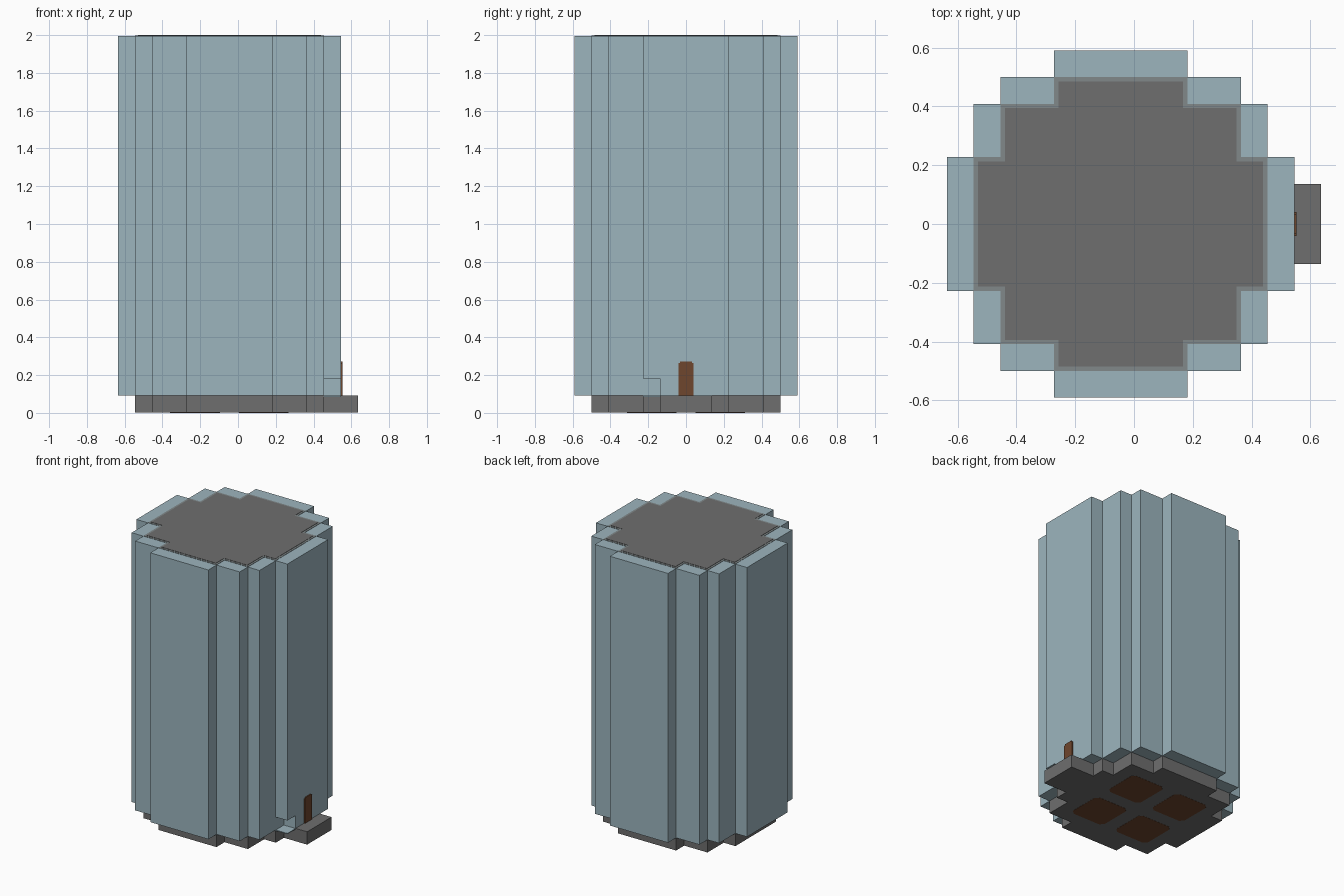
import bpy, bmesh

if "Cube" in bpy.data.objects:
    bpy.data.objects.remove(bpy.data.objects["Cube"], do_unlink=True)

U = 1 / 11          # one block
CX = -U / 2         # tower axis


def material(name, rgb):
    m = bpy.data.materials.new(name)
    m.use_nodes = True
    m.diffuse_color = (*rgb, 1)
    m.node_tree.nodes["Principled BSDF"].inputs["Base Color"].default_value = (*rgb, 1)
    return m


BLUE = material("pale blue", (0.335, 0.462, 0.515))
GREY = material("stone grey", (0.156, 0.156, 0.156))
RIM = material("rim grey", (0.22, 0.25, 0.255))
BROWN = material("wood brown", (0.156, 0.061, 0.026))


def prism(name, points, low, high, mat):
    """Extrude a flat outline from one height to another."""
    bm = bmesh.new()
    face = bm.faces.new([bm.verts.new((x, y, low)) for x, y in points])
    ext = bmesh.ops.extrude_face_region(bm, geom=[face])["geom"]
    for v in ext:
        if isinstance(v, bmesh.types.BMVert):
            v.co.z = high
    bmesh.ops.recalc_face_normals(bm, faces=bm.faces)
    mesh = bpy.data.meshes.new(name)
    bm.to_mesh(mesh)
    bm.free()
    mesh.materials.append(mat)
    ob = bpy.data.objects.new(name, mesh)
    bpy.context.collection.objects.link(ob)
    return ob


def rect(x0, x1, y0, y1):
    return [(x0, y0), (x1, y0), (x1, y1), (x0, y1)]


def stepped(corners, inset=0.0):
    """Round block outline: outer corners of one quadrant, mirrored four ways."""
    quad = []
    for i, (a, b) in enumerate(corners):
        if i:
            quad.append((a, corners[i - 1][1]))
        quad.append((a, b))
    quad = [(a * U - inset, b * U - inset) for a, b in quad]
    pts = quad + [(-x, y) for x, y in reversed(quad)]
    pts += [(-x, -y) for x, y in quad] + [(x, -y) for x, y in reversed(quad)]
    return [(x + CX, y) for x, y in pts]


OUTER = [(6.5, 2.5), (5.5, 4.5), (4.5, 5.5), (2.5, 6.5)]
INNER = [(5.5, 2.5), (4.5, 4.5), (2.5, 5.5)]

# Tower wall with one block missing beside the entrance
wall = prism("tower_wall", stepped(OUTER), U, 1.996, BLUE)
cutter = prism("corner_cutter", rect(5 * U, 7 * U, -3 * U, -1.5 * U), 0, 2 * U, BLUE)
cutter.hide_render = True
mod = wall.modifiers.new("missing_block", "BOOLEAN")
mod.operation = "DIFFERENCE"
mod.solver = "EXACT"
mod.object = cutter
bpy.context.view_layer.objects.active = wall
bpy.ops.object.modifier_apply(modifier=mod.name)
bpy.data.objects.remove(cutter, do_unlink=True)
prism("corner_slab", rect(5 * U, 6 * U, -2.5 * U, -1.5 * U), 0.085, U, BLUE)

# Roof plate inside the wall top
prism("roof_rim", stepped(INNER), 1.99, 1.998, RIM)
prism("roof", stepped(INNER, 0.015), 1.992, 2.0, GREY)

# Base and entrance step
prism("base", stepped(INNER), 0.001, U, GREY)
prism("entrance_step", rect(4.9 * U, 7 * U, -1.5 * U, 1.5 * U), 0.001, U + 0.001, GREY)

# Door plate with clipped upper corners
w, c, x = 0.04, 0.008, 6 * U
prism("door", rect(x - 0.001, x + 0.007, -w, w), U, 3 * U - c, BROWN)
prism("door_top", rect(x - 0.001, x + 0.007, c - w, w - c), 3 * U - c, 3 * U, BROWN)

# Four pads under the base
h, k = 1.45 * U, 0.025
for i, (sx, sy) in enumerate([(1, 1), (-1, 1), (-1, -1), (1, -1)]):
    px, py = CX + sx * 2 * U, sy * 2 * U
    octagon = [(h, h - k), (h - k, h), (k - h, h), (-h, h - k),
               (-h, k - h), (k - h, -h), (h - k, -h), (h, k - h)]
    prism(f"base_pad_{i + 1}", [(px + a, py + b) for a, b in octagon], 0, 0.005, BROWN)
